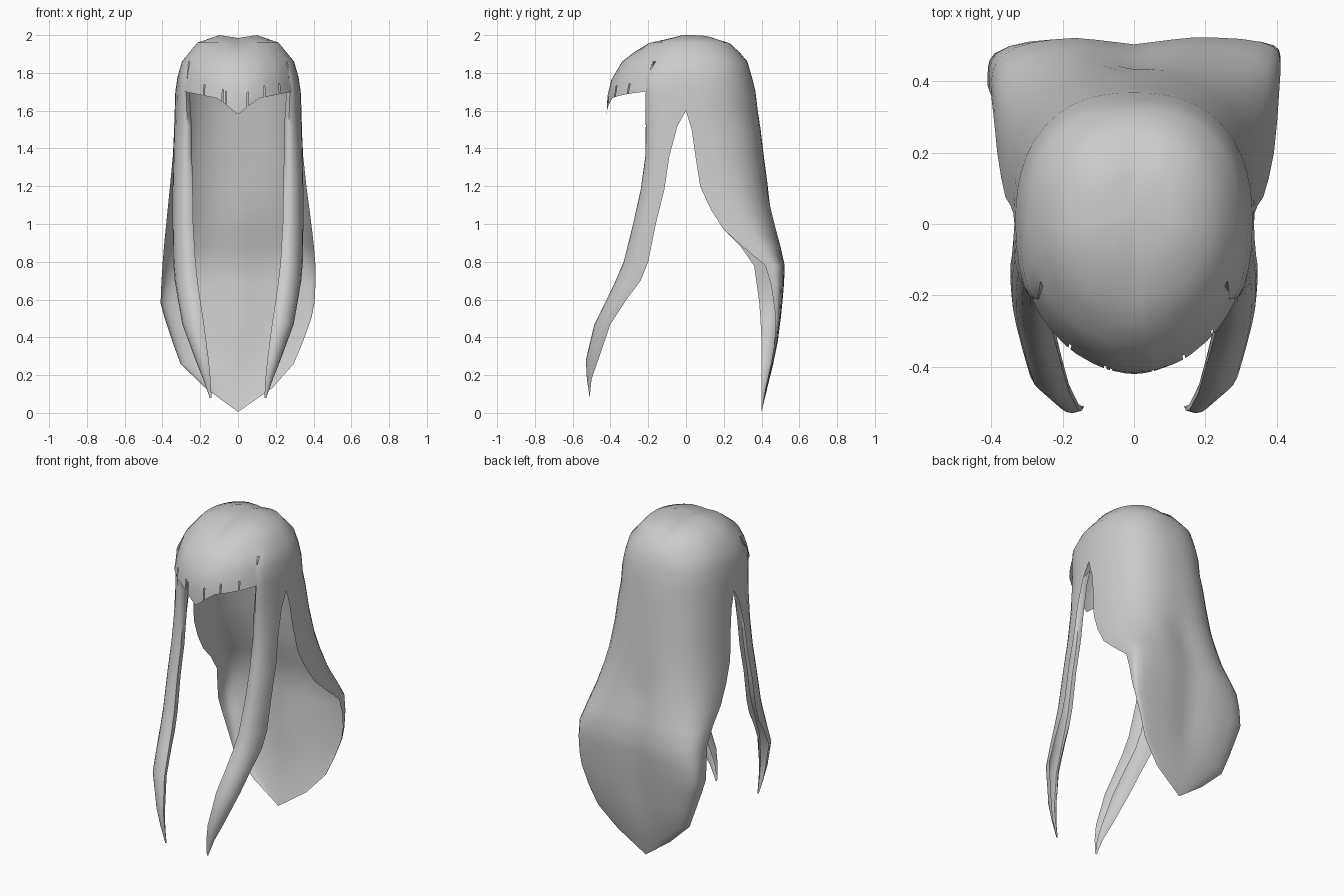
import bpy, bmesh, math

if "Cube" in bpy.data.objects:
    bpy.data.objects.remove(bpy.data.objects["Cube"])

# Ring levels: z, half width, back y, front y
RINGS = [(2.0, .10, .13, -.05), (1.96, .215, .24, -.21), (1.86, .297, .325, -.338),
         (1.78, .32, .348, -.39), (1.7, .332, .368, -.415), (1.58, .336, .38, -.42)]
# Back curtain levels: z, left and right half width, back y, left and right edge y, left and right squareness
BACK = [(1.86, .297, .297, .325, 0, 0, 2.4, 2.4), (1.78, .32, .32, .348, 0, 0, 2.4, 2.4),
        (1.7, .332, .332, .368, 0, 0, 2.4, 2.4), (1.6, .335, .335, .38, 0, 0, 2.4, 2.4),
        (1.5, .338, .338, .395, .03, .03, 2.5, 2.5), (1.36, .345, .345, .412, .05, .05, 2.6, 2.6),
        (1.2, .36, .362, .433, .075, .075, 2.7, 2.8), (1.08, .372, .378, .457, .13, .13, 2.8, 3),
        (.97, .383, .392, .48, .2, .2, 2.9, 3.4), (.88, .392, .402, .502, .29, .3, 3.1, 4),
        (.78, .4, .41, .523, .36, .42, 3.6, 5), (.68, .406, .41, .519, .375, .45, 4.5, 5),
        (.58, .41, .405, .51, .388, .465, 5, 4.5), (.5, .388, .388, .502, .394, .475, 4, 4),
        (.38, .348, .345, .487, .4, .47, 3.5, 3.5), (.26, .305, .295, .462, .4, .45, 3, 3),
        (.13, .17, .18, .43, .4, .42, 2, 2), (.005, 0, 0, .4, .4, .4, 2, 2)]
# Side lock levels: z, inner x, front y, outer x, back y
LOCK = [(1.78, .252, -.212, .32, 0), (1.7, .256, -.213, .332, 0), (1.6, .25, -.215, .336, 0),
        (1.52, .245, -.213, .338, -.045),
        (1.36, .243, -.215, .342, -.088), (1.18, .24, -.24, .346, -.115),
        (1.0, .237, -.28, .346, -.16), (.8, .225, -.33, .343, -.2), (.7, .214, -.372, .335, -.24),
        (.6, .2, -.42, .318, -.315), (.47, .18, -.485, .295, -.4), (.28, .155, -.53, .225, -.465),
        (.18, .145, -.525, .185, -.5), (.08, .14, -.51, .15, -.51)]
# Slit angles in the fringe, for the right and left half
SLITS = {1: (-81, -65, -48), -1: (-79, -76, -57)}
lock_angles = [-31, -28, -23, -18, -12, -6, 0]
back_angles = [7.5 * i for i in range(13)]


def ring(t, z):
    """Point on the dome at angle t and height z, squarer at the back."""
    for a, b in zip(RINGS, RINGS[1:]):
        if z >= b[0]:
            break
    f = (a[0] - z) / (a[0] - b[0])
    w, yb, yf = (a[k] + (b[k] - a[k]) * f for k in (1, 2, 3))
    c, s = max(0, math.cos(math.radians(t))), math.sin(math.radians(t))
    n = 2.4 if s > 0 else 2
    r = (c ** n + abs(s) ** n) ** (-1 / n)
    x = w * r * c
    dip = .015 * max(0, 1 - x / .1) if z > 1.95 else 0
    return (x, (yb if s > 0 else -yf) * r * s, z - dip)


def curtain(t, side, z, wl, wr, yb, left, right, nl, nr):
    """Point on the squared half section of the back curtain."""
    w, ye, n = (wr, right, nr) if side > 0 else (wl, left, nl)
    c, s = max(0, math.cos(math.radians(t))), math.sin(math.radians(t))
    r = (c ** n + s ** n) ** (-1 / n)
    dip = .02 * max(0, 1 - r * c * w / .16) if .3 < z < 1.1 else 0
    return (w * r * c, ye + (yb - ye) * r * s - dip, z)


def fringe_bottom(t):
    """Fringe hem height, lowest in the middle."""
    x = .41 * math.cos(math.radians(t))
    return 1.58 + .65 * x if x < .13 else 1.665 + .16 * (x - .13)


def grid(bm, side, rows, skip=lambda i, j: False):
    vs = [[bm.verts.new((side * x, y, z)) for x, y, z in row] for row in rows]
    for i in range(len(vs) - 1):
        for j in range(len(vs[0]) - 1):
            if not skip(i, j):
                q = (vs[i][j], vs[i + 1][j], vs[i + 1][j + 1], vs[i][j + 1])
                bm.faces.new(q if side > 0 else q[::-1])


bm = bmesh.new()
for side in (1, -1):
    bangs = sorted([-90, -86, -70, -61, -52, -45, -38, -31] +
                   [s + d for s in SLITS[side] for d in (-.6, .6)])
    # Crown
    angles = bangs + lock_angles[1:] + back_angles[1:]
    grid(bm, side, [[(0, .03, 1.985)] * len(angles)] +
         [[ring(t, z) for t in angles] for z in (2.0, 1.96, 1.91, 1.86)])

    # Fringe with narrow slits along its hem
    rows = [[ring(t, 1.86 + (fringe_bottom(t) - 1.86) * f) for t in bangs] for f in (0, .35, .68, 1)]
    grid(bm, side, rows, lambda i, j: i == 2 and bangs[j + 1] - bangs[j] < 1.3)

    # Back curtain
    grid(bm, side, [[curtain(t, side, *lev) for t in back_angles] for lev in BACK])

    # Side lock: rounded outer surface and inner surface turned in
    outer, inner = [[ring(t, 1.86) for t in lock_angles]], []
    for z, xi, yf, xo, yb in LOCK:
        w, d = xo - xi, yb - yf
        arc = [math.radians(18 * k) for k in range(6)]
        front = (xi, yf + .12 * d, z)
        outer.append([front] + [(xi + w * (.25 + .75 * math.sin(a)), yf + d * (1 - math.cos(a)), z)
                                for a in arc])
        inner.append([(xi + .25 * w, yf + .7 * d, z), (xi + .02 * w, yf + .42 * d, z), front])
    grid(bm, side, outer)
    grid(bm, side, inner[2:])

bmesh.ops.remove_doubles(bm, verts=bm.verts, dist=.001)
bmesh.ops.dissolve_degenerate(bm, edges=bm.edges, dist=.0005)
bmesh.ops.recalc_face_normals(bm, faces=bm.faces)
if sum(f.normal.z for f in bm.faces if f.calc_center_median().z > 1.93) < 0:
    bmesh.ops.reverse_faces(bm, faces=bm.faces)

mesh = bpy.data.meshes.new("long_hair")
bm.to_mesh(mesh)
bm.free()
hair = bpy.data.objects.new("long_hair", mesh)
bpy.context.collection.objects.link(hair)
grey = bpy.data.materials.new("soft_grey")
grey.diffuse_color = (.6, .6, .6, 1)
grey.use_nodes = True
grey.node_tree.nodes["Principled BSDF"].inputs["Base Color"].default_value = grey.diffuse_color
mesh.materials.append(grey)
bpy.context.view_layer.objects.active = hair
hair.select_set(True)
bpy.ops.object.shade_smooth_by_angle(angle=math.radians(60))
